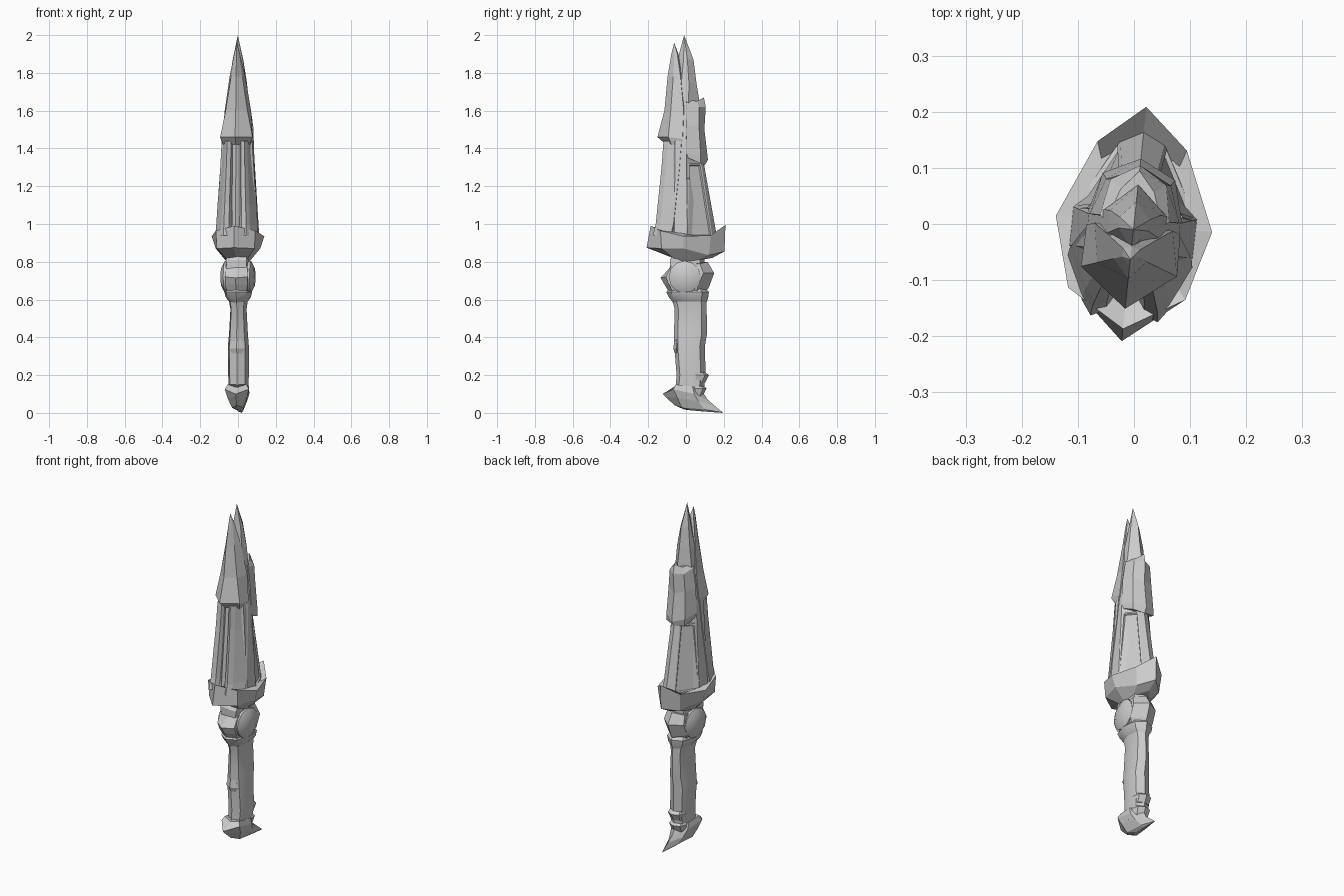
import bpy, bmesh, math

TWIST = math.radians(-6)   # whole dagger is turned slightly about z


def finish(name, bm, smooth=False):
    bmesh.ops.remove_doubles(bm, verts=bm.verts, dist=0.0005)
    bmesh.ops.recalc_face_normals(bm, faces=bm.faces)
    me = bpy.data.meshes.new(name)
    bm.to_mesh(me)
    bm.free()
    ob = bpy.data.objects.new(name, me)
    bpy.context.collection.objects.link(ob)
    ob.rotation_euler.z = TWIST
    if smooth:
        bpy.ops.object.select_all(action='DESELECT')
        ob.select_set(True)
        bpy.context.view_layer.objects.active = ob
        bpy.ops.object.shade_smooth_by_angle(angle=math.radians(40))
    return ob


def loft(name, rings, smooth=False, inset=None):
    """Skin half rings (front to back, x >= 0) mirrored across x."""
    bm = bmesh.new()
    loops = []
    for half in rings:
        full = half + [(-x, y, z) for x, y, z in half[-2:0:-1]]
        loops.append([bm.verts.new(p) for p in full])
    n = len(loops[0])
    walls = {}
    for a, b in zip(loops, loops[1:]):
        for i in range(n):
            j = (i + 1) % n
            walls.setdefault(i, []).append(bm.faces.new((a[i], a[j], b[j], b[i])))
    bm.faces.new(loops[0])
    bm.faces.new(loops[-1])
    bmesh.ops.recalc_face_normals(bm, faces=bm.faces)
    if inset:
        columns, width, depth = inset
        picked = [f for c in columns for f in walls[c % n]]
        bmesh.ops.inset_individual(bm, faces=picked, thickness=width, depth=0)
        bmesh.ops.inset_individual(bm, faces=picked, thickness=0.006, depth=-depth)
    return finish(name, bm, smooth)


def flat(z, *pts):
    return [(x, y, z) for x, y in pts]


def hexring(z, w, yf, y1, y2, yb):
    return flat(z, (0, yf), (w, y1), (w, y2), (0, yb))


# blade core running up to the main tip
loft("blade_core", [
    hexring(0.92, 0.112, -0.14, -0.05, 0.02, 0.12),
    hexring(1.42, 0.082, -0.10, -0.05, 0.01, 0.08),
    hexring(1.66, 0.055, -0.08, -0.03, 0.02, 0.07),
    hexring(1.75, 0.045, -0.06, -0.02, 0.02, 0.055),
    hexring(1.87, 0.027, -0.045, -0.01, 0.01, 0.04),
    [(0, -0.01, 2.0)] * 4])

# fluted front plate with a sunken channel
loft("front_channel_plate", [
    flat(z, (0, f + 0.035), (0.022 * k, f + 0.035), (0.034 * k, f + 0.012),
         (0.06 * k, f), (0.078 * k, f + 0.025), (0.112 * k, f + 0.1), (0, 0.0))
    for z, f, k in ((0.94, -0.17, 1), (1.0, -0.155, 0.98), (1.1, -0.145, 0.93),
                    (1.3, -0.125, 0.82), (1.44, -0.115, 0.76))])

# sharp upper front armour with its own tip
loft("front_point", [
    [(0, -0.105, 1.42), (0.07, -0.07, 1.42), (0.08, -0.01, 1.42), (0, 0, 1.42)],
    [(0, -0.152, 1.46), (0.086, -0.085, 1.46), (0.084, -0.01, 1.45), (0, 0, 1.46)],
    [(0, -0.115, 1.6), (0.058, -0.075, 1.6), (0.07, -0.005, 1.6), (0, 0, 1.6)],
    [(0, -0.098, 1.78), (0.03, -0.065, 1.78), (0.042, -0.025, 1.78), (0, -0.01, 1.78)],
    [(0, -0.078, 1.9), (0.014, -0.06, 1.9), (0.015, -0.045, 1.9), (0, -0.04, 1.9)],
    [(0, -0.063, 1.96)] * 4])

# upper back plate
loft("back_upper_plate", [
    [(0, 0, 1.34), (0.078, 0.02, 1.35), (0.065, 0.085, 1.32), (0, 0.10, 1.31)],
    [(0, 0, 1.37), (0.085, 0.01, 1.38), (0.065, 0.085, 1.36), (0, 0.117, 1.34)],
    [(0, 0, 1.52), (0.08, 0.01, 1.52), (0.058, 0.075, 1.52), (0, 0.098, 1.5)],
    [(0, 0, 1.62), (0.062, 0.01, 1.64), (0.05, 0.075, 1.62), (0, 0.105, 1.62)],
    [(0, 0, 1.66), (0.05, 0.0, 1.66), (0.03, 0.06, 1.65), (0, 0.095, 1.67)]])

# lower back plate with sunken side panels
loft("back_lower_plate", [
    flat(0.93, (0, 0), (0.112, 0.015), (0.04, 0.145), (0, 0.165)),
    flat(1.32, (0, 0), (0.086, 0.02), (0.03, 0.085), (0, 0.095))],
    inset=((1, 4), 0.012, 0.008))

# guard: faceted cup, pointed front and back
loft("guard", [
    [(0, -0.07, 0.825), (0.05, -0.05, 0.81), (0.06, 0, 0.80), (0.05, 0.07, 0.81), (0, 0.14, 0.82)],
    [(0, -0.21, 0.875), (0.1, -0.12, 0.87), (0.118, 0, 0.87), (0.07, 0.13, 0.835), (0, 0.205, 0.855)],
    [(0, -0.188, 0.99), (0.105, -0.125, 0.965), (0.14, 0, 0.935), (0.08, 0.14, 0.94), (0, 0.21, 0.995)],
    [(0, -0.15, 0.955), (0.085, -0.1, 0.96), (0.112, 0, 0.95), (0.07, 0.11, 0.93), (0, 0.16, 0.93)]])

# neck block between guard and knuckle
loft("neck", [
    flat(0.74, (0, -0.085), (0.05, -0.08), (0.065, 0.0), (0.05, 0.08), (0, 0.09)),
    flat(0.81, (0, -0.085), (0.055, -0.08), (0.06, 0.0), (0.05, 0.08), (0, 0.1)),
    flat(0.85, (0, -0.06), (0.05, -0.05), (0.06, 0.0), (0.05, 0.06), (0, 0.09))])

# knuckle block above the grip
loft("knuckle", [
    [(0, -0.085, 0.63), (0.05, -0.06, 0.63), (0.05, 0.06, 0.63), (0, 0.09, 0.63)],
    [(0, -0.115, 0.68), (0.06, -0.085, 0.68), (0.07, 0.07, 0.67), (0, 0.12, 0.66)],
    [(0, -0.135, 0.715), (0.06, -0.1, 0.72), (0.07, 0.1, 0.74), (0, 0.15, 0.74)],
    [(0, -0.085, 0.77), (0.06, -0.07, 0.78), (0.06, 0.08, 0.79), (0, 0.115, 0.8)]])

# round pivot bosses through the knuckle
bm = bmesh.new()
pivot = []
for x, r in ((-0.088, 0.05), (-0.07, 0.085), (0.07, 0.085), (0.088, 0.05)):
    pivot.append([bm.verts.new((x, r * math.cos(a), 0.72 + r * math.sin(a)))
                  for a in (i * math.tau / 12 for i in range(12))])
for a, b in zip(pivot, pivot[1:]):
    for i in range(12):
        bm.faces.new((a[i], a[i - 1], b[i - 1], b[i]))
bm.faces.new(pivot[0])
bm.faces.new(pivot[-1])
finish("pivot_boss", bm, True)


# grip and its collar share an oval section
def oval(z, w, yf, yb):
    c, r = (yf + yb) / 2, (yb - yf) / 2
    return flat(z, (0, yf), (w * 0.75, c - r * 0.72), (w, c),
                (w * 0.75, c + r * 0.72), (0, yb))


loft("grip", [oval(*p) for p in (
    (0.08, 0.05, -0.06, 0.09), (0.2, 0.055, -0.05, 0.105), (0.35, 0.056, -0.062, 0.1),
    (0.42, 0.05, -0.064, 0.112), (0.55, 0.043, -0.06, 0.11), (0.62, 0.055, -0.08, 0.11))],
    smooth=True)
loft("grip_collar", [oval(*p) for p in (
    (0.585, 0.046, -0.07, 0.11), (0.61, 0.066, -0.09, 0.118),
    (0.64, 0.074, -0.105, 0.122), (0.665, 0.06, -0.085, 0.1))], smooth=True)

# pointed facet on the grip front
loft("grip_facet", [
    [(0, -0.05, 0.29)] * 3,
    flat(0.34, (0, -0.068), (0.045, -0.045), (0, 0)),
    [(0, -0.055, 0.43)] * 3])

# jagged ridges at the lower back of the grip
for i, (z, y) in enumerate(((0.12, 0.11), (0.19, 0.122))):
    loft(f"back_ridge_{i + 1}", [
        oval(z - 0.03, 0.045, 0, y - 0.02), oval(z + 0.01, 0.05, 0, y),
        oval(z + 0.025, 0.045, 0, y - 0.02)])

# pommel with a front beak and a long back spike
loft("pommel", [
    [(0, -0.06, 0.135), (0.05, -0.05, 0.15), (0.055, 0.04, 0.14), (0, 0.09, 0.11)],
    [(0, -0.124, 0.10), (0.064, -0.06, 0.125), (0.055, 0.05, 0.1), (0, 0.115, 0.07)],
    [(0, -0.11, 0.085), (0.052, -0.04, 0.08), (0.04, 0.07, 0.06), (0, 0.15, 0.04)],
    [(0, -0.06, 0.04), (0.03, -0.02, 0.028), (0.02, 0.1, 0.018), (0, 0.195, 0.003)],
    [(0, -0.01, 0.018), (0.008, 0.03, 0.013), (0.008, 0.09, 0.008), (0, 0.195, 0.0)]])
